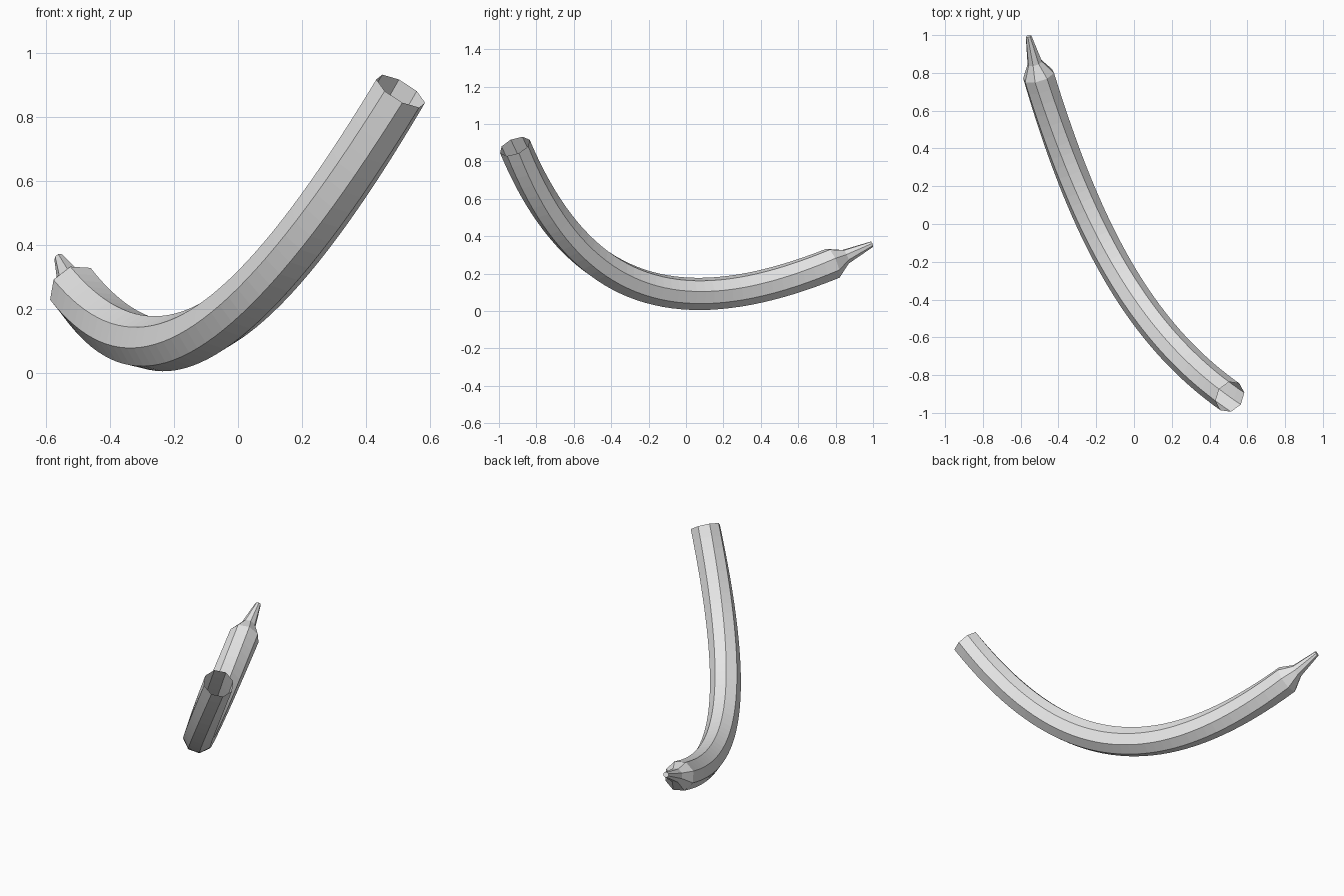
import bpy, bmesh
from math import sin, cos, pi, radians
from mathutils import Vector

cube = bpy.data.objects.get("Cube")
if cube:
    bpy.data.objects.remove(cube, do_unlink=True)

SIDES = 8
STEPS = 40
RADIUS = 0.087
END_ROLL = radians(19)

# Control points of the bent centreline, from the open end to the shoulder
P0 = Vector((0.508, -0.915, 0.88))
P1 = Vector((0.025, -0.575, 0.07))
P2 = Vector((-0.259, -0.035, -0.073))
P3 = Vector((-0.505, 0.785, 0.255))


def centre(t):
    s = 1 - t
    return P0 * s**3 + P1 * (3 * s * s * t) + P2 * (3 * s * t * t) + P3 * t**3


def tangent(t):
    s = 1 - t
    return ((P1 - P0) * s * s + (P2 - P1) * (2 * s * t) + (P3 - P2) * t * t).normalized()


def add_ring(bm, middle, direction, radius, roll):
    across = direction.cross(Vector((0, 0, 1))).normalized()
    up = across.cross(direction)
    ring = []
    for i in range(SIDES):
        a = roll + 2 * pi * i / SIDES
        ring.append(bm.verts.new(middle + (across * cos(a) + up * sin(a)) * radius))
    return ring


bm = bmesh.new()

# Octagonal tube with a slowly growing twist
rings = []
for k in range(STEPS + 1):
    t = k / STEPS
    rings.append(add_ring(bm, centre(t), tangent(t), RADIUS, END_ROLL * t * t))

# Shoulder narrowing to a thin pointed stem
stem_dir = tangent(1)
rings.append(add_ring(bm, Vector((-0.525, 0.853, 0.29)), stem_dir, 0.041, END_ROLL))
rings.append(add_ring(bm, Vector((-0.558, 0.994, 0.357)), stem_dir, 0.016, END_ROLL))

# Skin the rings, leaving the wide end open and closing the tip
for a, b in zip(rings, rings[1:]):
    for i in range(SIDES):
        j = (i + 1) % SIDES
        bm.faces.new((a[i], a[j], b[j], b[i]))
bm.faces.new(rings[-1])
bmesh.ops.recalc_face_normals(bm, faces=bm.faces)

mesh = bpy.data.meshes.new("curved_tube")
bm.to_mesh(mesh)
bm.free()

tube = bpy.data.objects.new("curved_tube", mesh)
bpy.context.collection.objects.link(tube)

# Plain grey material
grey = bpy.data.materials.new("light_grey")
grey.use_nodes = True
colour = (0.8, 0.8, 0.8, 1)
grey.diffuse_color = colour
grey.node_tree.nodes["Principled BSDF"].inputs["Base Color"].default_value = colour
mesh.materials.append(grey)
